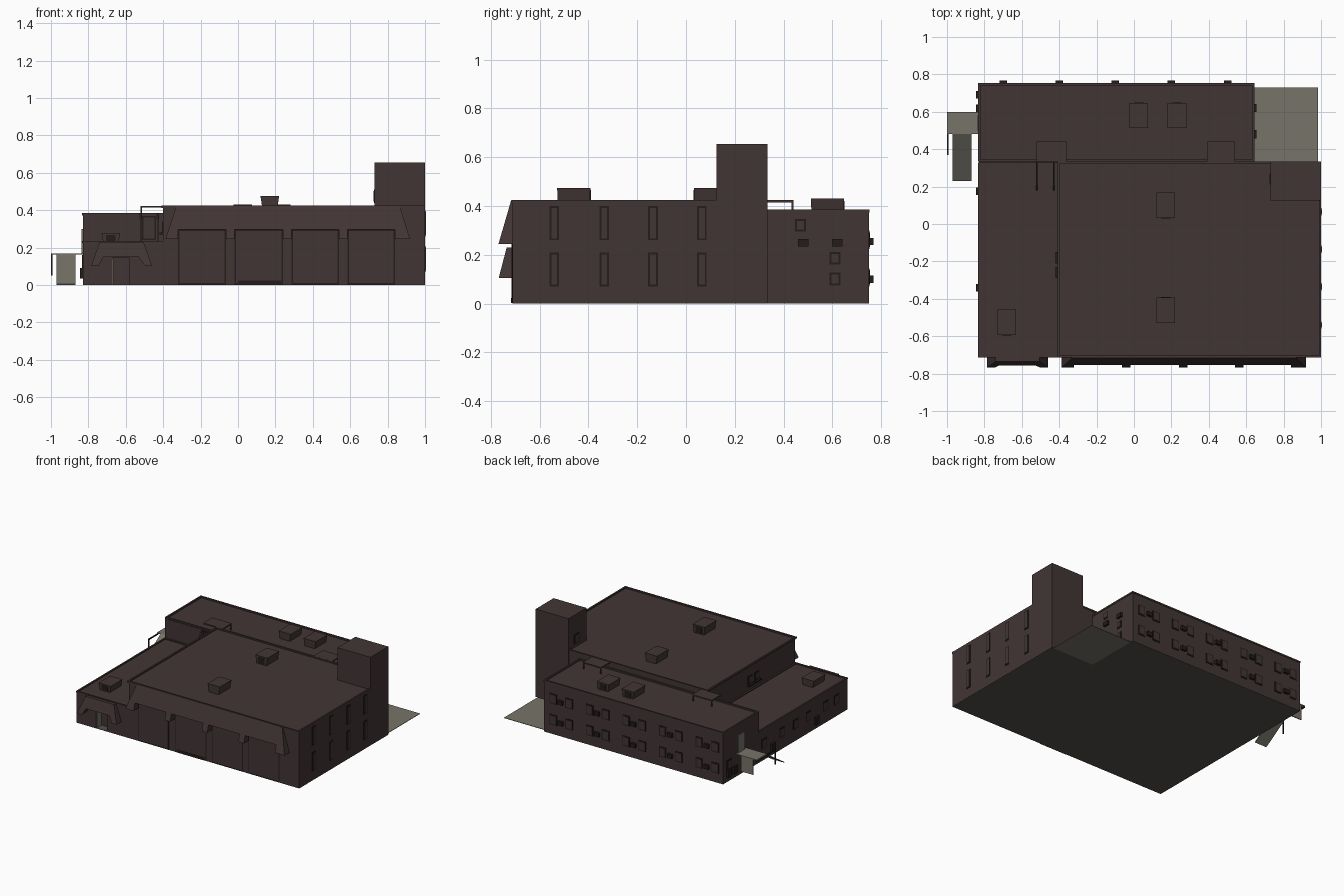
import bpy, bmesh

if "Cube" in bpy.data.objects:
    bpy.data.objects.remove(bpy.data.objects["Cube"])


def material(name, rgb):
    m = bpy.data.materials.new(name)
    m.diffuse_color = (*rgb, 1)
    m.use_nodes = True
    m.node_tree.nodes["Principled BSDF"].inputs["Base Color"].default_value = m.diffuse_color
    return m


BROWN = material("dark brown wall", (0.054, 0.036, 0.035))
DARK = material("near black trim", (0.018, 0.012, 0.012))
STONE = material("warm grey concrete", (0.185, 0.172, 0.142))
BASE = material("dark grey underside", (0.09, 0.082, 0.07))


def mesh_object(name, verts, faces, mat):
    me = bpy.data.meshes.new(name)
    me.from_pydata(verts, [], faces)
    bm = bmesh.new()
    bm.from_mesh(me)
    bmesh.ops.recalc_face_normals(bm, faces=bm.faces)
    bm.to_mesh(me)
    bm.free()
    ob = bpy.data.objects.new(name, me)
    bpy.context.collection.objects.link(ob)
    me.materials.append(mat)
    return ob


def loft(name, a, b, mat):
    """Solid between two matching outlines."""
    n = len(a)
    faces = [list(range(n)), list(range(n, 2 * n))]
    faces += [[i, (i + 1) % n, n + (i + 1) % n, n + i] for i in range(n)]
    return mesh_object(name, list(a) + list(b), faces, mat)


def box(name, x0, x1, y0, y1, z0, z1, mat=BROWN):
    ring = [(x0, y0), (x1, y0), (x1, y1), (x0, y1)]
    return loft(name, [(x, y, z0) for x, y in ring], [(x, y, z1) for x, y in ring], mat)


def parapet(name, x0, x1, y0, y1, z, h=0.012, t=0.012):
    box(name + "_front", x0, x1, y0, y0 + t, z, z + h)
    box(name + "_back", x0, x1, y1 - t, y1, z, z + h)
    box(name + "_left", x0, x0 + t, y0 + t, y1 - t, z, z + h)
    box(name + "_right", x1 - t, x1, y0 + t, y1 - t, z, z + h)


def window(name, axis, side, wall, c, w, z0, z1):
    """Dark frame plate with a wall coloured pane; axis is the wall normal."""
    for part, m, d, mat in (("frame", 0, 0.003, DARK), ("pane", 0.008, 0.005, BROWN)):
        lo, hi = sorted((wall, wall + side * d))
        a, b = c - w / 2 + m, c + w / 2 - m
        span = (lo, hi, a, b) if axis == "x" else (a, b, lo, hi)
        box(f"{name}_{part}", *span, z0 + m, z1 - m, mat)


# main masses
hall = box("main_hall", -0.40, 1.0, -0.71, 0.33, 0.003, 0.415)
parapet("hall_parapet", -0.41, 1.0, -0.715, 0.333, 0.413)
box("back_block", -0.83, 0.64, 0.33, 0.75, 0.003, 0.375)
parapet("back_parapet", -0.833, 0.643, 0.334, 0.753, 0.373)
wing = box("side_wing", -0.83, -0.40, -0.71, 0.33, 0.003, 0.228)
parapet("wing_parapet", -0.833, -0.40, -0.713, 0.33, 0.225, 0.01)
box("tower", 0.73, 1.0, 0.125, 0.335, 0.003, 0.655)
window("tower_door", "x", -1, 0.73, 0.24, 0.06, 0.44, 0.51)

# ground slabs
box("floor_hall", -0.40, 1.0, -0.71, 0.33, 0, 0.003, BASE)
box("floor_wing", -0.83, -0.40, -0.71, 0.33, 0, 0.003, BASE)
box("floor_back", -0.83, 0.64, 0.33, 0.75, 0, 0.003, BASE)
box("paved_yard", 0.64, 0.985, 0.33, 0.73, 0, 0.003, STONE)


# sloped front canopies, notched over the openings
def canopy(name, outline, ztop, ytop, run):
    front = [(x, ytop - run * (ztop - z), z) for x, z in outline]
    loft(name, front, [(x, -0.705, z) for x, z in outline], BROWN)


doors = [(-0.32, -0.065), (-0.02, 0.24), (0.285, 0.54), (0.585, 0.84)]
outline = [(-0.33, 0.422), (-0.388, 0.245)]
for a, b in doors:
    outline += [(a, 0.245), (a, 0.298), (b, 0.298), (b, 0.245)]
outline += [(0.92, 0.245), (0.865, 0.422)]
canopy("hall_canopy", outline, 0.422, -0.717, 0.29)
canopy("entry_canopy", [(-0.74, 0.23), (-0.785, 0.105), (-0.745, 0.105), (-0.72, 0.15),
                        (-0.53, 0.15), (-0.50, 0.105), (-0.46, 0.105), (-0.505, 0.23)],
       0.23, -0.735, 0.26)

# garage doors
for i, (a, b) in enumerate(doors):
    window(f"garage_door_{i}", "y", -1, -0.71, (a + b) / 2, b - a, 0.004, 0.298)
box("door_sill", 0, 0.23, -0.717, -0.71, 0.003, 0.024, DARK)

# recessed entry
cutter = box("entry_cutter", -0.67, -0.58, -0.76, -0.65, -0.02, 0.145)
cutter.hide_render = True
cutter.hide_viewport = True
cut = wing.modifiers.new("entry", "BOOLEAN")
cut.object = cutter
cut.operation = "DIFFERENCE"
box("entry_side_panel", -0.67, -0.665, -0.705, -0.652, 0.003, 0.143, STONE)

# right side windows of the hall
for i, y in enumerate((-0.54, -0.335, -0.135, 0.065)):
    for j, z in enumerate((0.07, 0.26)):
        window(f"hall_window_{i}_{j}", "x", 1, 1.0, y, 0.04, z, z + 0.14)

# back block windows and their small wall units
for i, x in enumerate((-0.70, -0.40, -0.10, 0.20, 0.50)):
    for j, z in enumerate((0.07, 0.225)):
        for s in (-1, 1):
            window(f"back_window_{i}_{j}_{s}", "y", 1, 0.75, x + s * 0.065, 0.06, z, z + 0.075)
        box(f"back_wall_unit_{i}_{j}", x - 0.02, x + 0.02, 0.75, 0.768, z + 0.015, z + 0.045, DARK)
for i, (y, z) in enumerate(((0.47, 0.295), (0.61, 0.16), (0.61, 0.075))):
    window(f"yard_window_{i}", "x", 1, 0.64, y, 0.045, z, z + 0.052)
for i, y in enumerate((0.48, 0.62)):
    box(f"yard_wall_unit_{i}", 0.64, 0.656, y - 0.022, y + 0.022, 0.235, 0.265, DARK)

# left side windows and wall units
for i, y in enumerate((0.69, 0.62, 0.175, -0.34)):
    box(f"left_wall_unit_{i}", -0.846, -0.83, y - 0.02, y + 0.02, 0.035, 0.09, DARK)
for i, y in enumerate((-0.58, -0.45, -0.25, -0.10, 0.06, 0.27, 0.68)):
    window(f"left_window_{i}", "x", -1, -0.83, y, 0.06, 0.09, 0.16)
for i, y in enumerate((-0.26, -0.18)):
    window(f"upper_window_{i}", "x", -1, -0.40, y, 0.055, 0.28, 0.34)
    box(f"upper_sill_{i}", -0.42, -0.40, y - 0.03, y + 0.03, 0.27, 0.28, DARK)

# porch fins on the wing roof
for i, x in enumerate((-0.52, -0.43)):
    prof = [(0.33, 0.235), (0.33, 0.383), (0.18, 0.235)]
    loft(f"porch_fin_{i}", [(x - 0.004, y, z) for y, z in prof],
         [(x + 0.004, y, z) for y, z in prof], BROWN)
window("porch_door", "y", -1, 0.33, -0.475, 0.075, 0.24, 0.37)

# small roof shelters behind the hall
for i, (x0, x1) in enumerate(((-0.52, -0.36), (0.39, 0.54))):
    box(f"shelter_roof_{i}", x0, x1, 0.335, 0.44, 0.415, 0.424)
    for j, x in enumerate((x0, x1 - 0.008)):
        box(f"shelter_post_{i}_{j}", x, x + 0.008, 0.432, 0.44, 0.375, 0.416)


# rooftop ventilation units: flared body plus a short duct
def roof_unit(name, x, y, z, h, flip=1):
    def ring(w, d, zz):
        return [(x - w, y - d, zz), (x + w, y - d, zz), (x + w, y + d, zz), (x - w, y + d, zz)]
    loft(name, ring(0.04, 0.066, z), ring(0.05, 0.068, z + h), BROWN)
    ya, yb = sorted((y + flip * 0.06, y + flip * 0.07))
    box(name + "_vent", x - 0.025, x + 0.025, ya, yb, z + 0.008, z + h - 0.01, DARK)


roof_unit("hall_unit_front", 0.17, -0.46, 0.413, 0.062)
roof_unit("hall_unit_back", 0.17, 0.10, 0.413, 0.062, -1)
roof_unit("back_unit_left", 0.025, 0.58, 0.373, 0.057)
roof_unit("back_unit_right", 0.23, 0.58, 0.373, 0.057)
roof_unit("wing_unit", -0.68, -0.525, 0.226, 0.052, -1)

# side landing, stair ramp and door
box("landing", -1.0, -0.83, 0.48, 0.60, 0.163, 0.17, STONE)
ramp = [(0.23, 0.0), (0.48, 0.164), (0.48, 0.17), (0.23, 0.006)]
loft("stair_ramp", [(-0.97, y, z) for y, z in ramp], [(-0.87, y, z) for y, z in ramp], STONE)
box("landing_panel", -0.97, -0.87, 0.592, 0.598, 0.05, 0.164, STONE)
box("landing_rail", -1.0, -0.994, 0.48, 0.60, 0.155, 0.163, DARK)
box("landing_post", -1.0, -0.992, 0.37, 0.378, 0.05, 0.16, DARK)
box("landing_brace", -1.0, -0.992, 0.37, 0.48, 0.155, 0.163, DARK)
box("landing_door", -0.836, -0.83, 0.50, 0.58, 0.17, 0.30, STONE)
